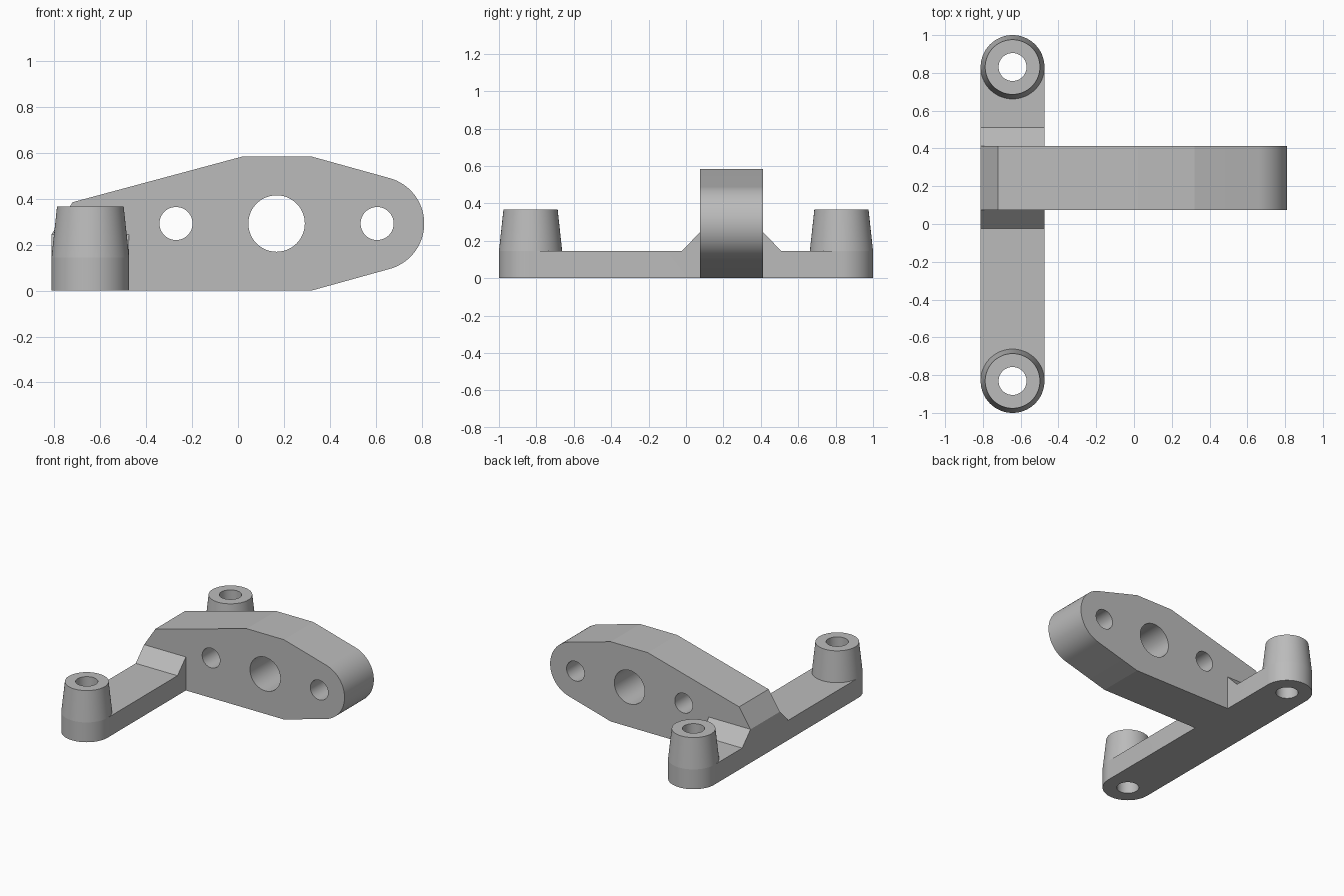
import bpy, bmesh, math
from mathutils import Vector

old = bpy.data.objects.get("Cube")
if old:
    bpy.data.objects.remove(old, do_unlink=True)

GREY = 0.5
mat = bpy.data.materials.new("plain grey")
mat.use_nodes = True
mat.diffuse_color = (GREY, GREY, GREY, 1)
mat.node_tree.nodes["Principled BSDF"].inputs["Base Color"].default_value = (GREY, GREY, GREY, 1)

LEG_X, LEG_R, LEG_Y, LEG_TOP = -0.643, 0.169, 0.831, 0.145
PLATE_Y0, PLATE_Y1, MID_Z = 0.074, 0.413, 0.292
RIB_TOP = 0.245


def arc(cx, cy, r, start, end, n):
    angles = [math.radians(start + (end - start) * i / n) for i in range(n + 1)]
    return [(cx + r * math.cos(a), cy + r * math.sin(a)) for a in angles]


def prism(name, points, offset):
    """Extrude a closed outline of 3D points by an offset vector."""
    bm = bmesh.new()
    face = bm.faces.new([bm.verts.new(p) for p in points])
    new = bmesh.ops.extrude_face_region(bm, geom=[face])["geom"]
    verts = [v for v in new if isinstance(v, bmesh.types.BMVert)]
    bmesh.ops.translate(bm, verts=verts, vec=Vector(offset))
    return finish(name, bm)


def lathe_frustum(name, r0, r1, z0, z1, x, y):
    bm = bmesh.new()
    bmesh.ops.create_cone(bm, cap_ends=True, segments=64, radius1=r0, radius2=r1, depth=z1 - z0)
    bmesh.ops.translate(bm, verts=bm.verts, vec=(x, y, (z0 + z1) / 2))
    return finish(name, bm)


def finish(name, bm):
    bmesh.ops.recalc_face_normals(bm, faces=bm.faces)
    mesh = bpy.data.meshes.new(name)
    bm.to_mesh(mesh)
    bm.free()
    mesh.materials.append(mat)
    obj = bpy.data.objects.new(name, mesh)
    bpy.context.collection.objects.link(obj)
    return obj


def combine(target, tool, operation):
    mod = target.modifiers.new(operation, "BOOLEAN")
    mod.operation = operation
    mod.solver = "EXACT"
    mod.object = tool
    bpy.context.view_layer.objects.active = target
    bpy.ops.object.modifier_apply(modifier=mod.name)
    bpy.data.objects.remove(tool, do_unlink=True)


# Round-ended foot bar
outline = arc(LEG_X, LEG_Y, LEG_R, 0, 180, 32) + arc(LEG_X, -LEG_Y, LEG_R, 180, 360, 32)
bracket = prism("mounting_bracket", [(x, y, 0) for x, y in outline], (0, 0, LEG_TOP))

# Upright plate with tapered outline and rounded nose
left = LEG_X - LEG_R
profile = [(left, 0), (0.32, 0)] + arc(0.606, MID_Z, 0.205, -75, 75, 32)
profile += [(0.32, 0.584), (0.02, 0.584), (-0.72, 0.385), (left, RIB_TOP)]
plate = prism("plate", [(x, PLATE_Y0, z) for x, z in profile], (0, PLATE_Y1 - PLATE_Y0, 0))
combine(bracket, plate, "UNION")

# Sloped ribs either side of the plate
inner = 0.02
for face_y, side in ((PLATE_Y0, -1), (PLATE_Y1, 1)):
    section = [(face_y - side * inner, LEG_TOP - inner), (face_y + side * 0.097, LEG_TOP - inner),
               (face_y + side * 0.097, LEG_TOP), (face_y, RIB_TOP), (face_y - side * inner, RIB_TOP)]
    rib = prism("rib", [(left, y, z) for y, z in section], (2 * LEG_R, 0, 0))
    combine(bracket, rib, "UNION")

# Tapered bosses, then their bores
for y in (-LEG_Y, LEG_Y):
    combine(bracket, lathe_frustum("boss", LEG_R, 0.145, LEG_TOP, 0.367, LEG_X, y), "UNION")
for y in (-LEG_Y, LEG_Y):
    combine(bracket, lathe_frustum("bore", 0.074, 0.074, -0.1, 0.5, LEG_X, y), "DIFFERENCE")

# Holes through the plate
for x, r in ((-0.27, 0.072), (0.168, 0.123), (0.606, 0.072)):
    ring = arc(x, MID_Z, r, 0, 360, 48)[:-1]
    hole = prism("hole", [(a, PLATE_Y0 - 0.05, z) for a, z in ring], (0, PLATE_Y1 - PLATE_Y0 + 0.1, 0))
    combine(bracket, hole, "DIFFERENCE")

# Smooth curved walls, keep edges sharp
bpy.ops.object.select_all(action="DESELECT")
bracket.select_set(True)
bpy.context.view_layer.objects.active = bracket
bpy.ops.object.shade_smooth_by_angle(angle=math.radians(12))
